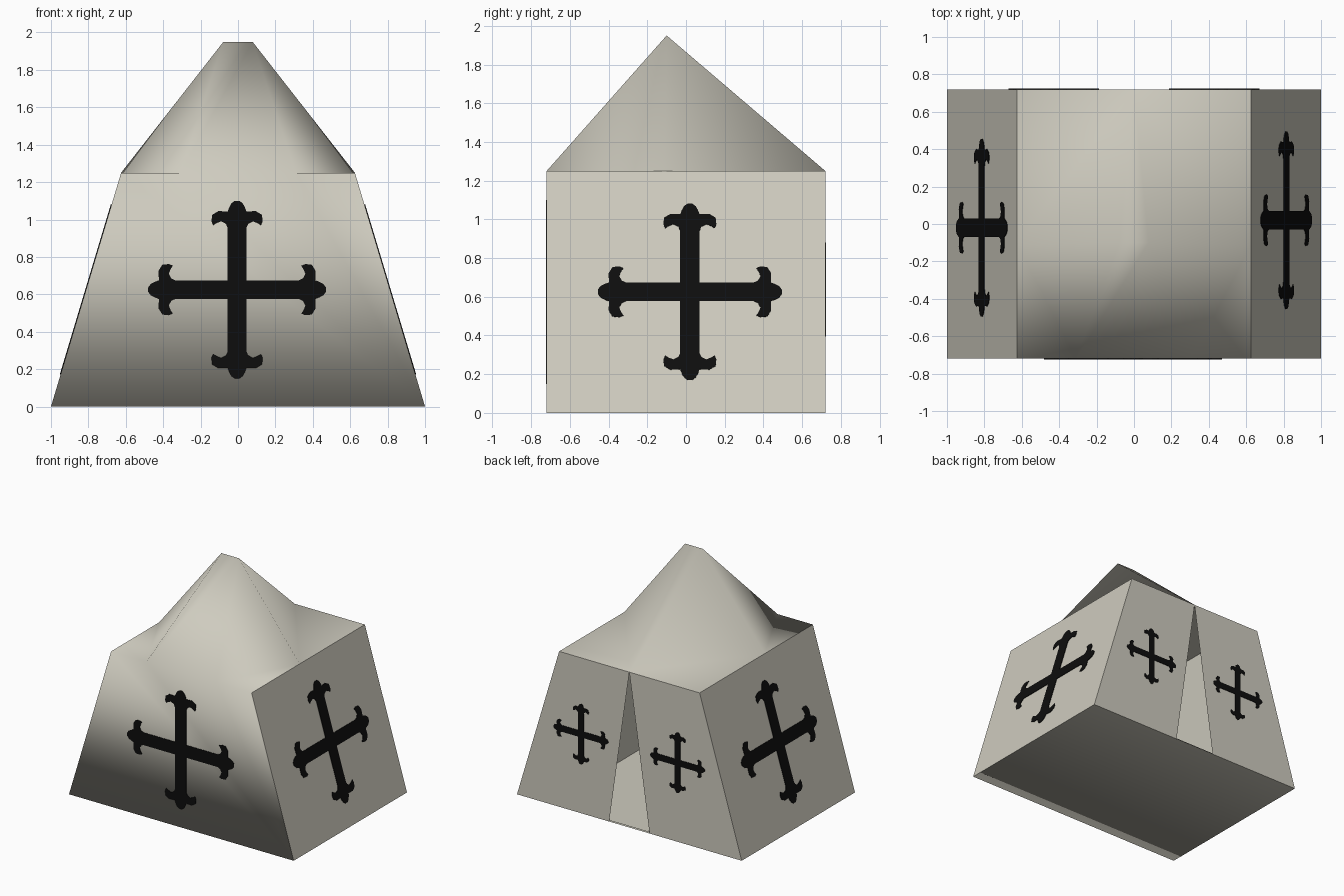
import bpy, bmesh
from mathutils import Vector

if "Cube" in bpy.data.objects:
    bpy.data.objects.remove(bpy.data.objects["Cube"])


def material(name, rgb):
    m = bpy.data.materials.new(name)
    m.diffuse_color = (*rgb, 1)
    m.use_nodes = True
    m.node_tree.nodes["Principled BSDF"].inputs["Base Color"].default_value = m.diffuse_color
    return m


canvas = material("cream canvas", (0.62, 0.60, 0.52))
black = material("black paint", (0.004, 0.004, 0.004))


def make_object(name, bm, mat):
    mesh = bpy.data.meshes.new(name)
    bm.to_mesh(mesh)
    bm.free()
    mesh.materials.append(mat)
    ob = bpy.data.objects.new(name, mesh)
    bpy.context.collection.objects.link(ob)
    return ob


W, T, D, H = 1.0, 0.625, 0.72, 1.25      # half widths (base, eaves), half depth, eave height
DOOR, PEAK_Y, PEAK_Z = 0.18, -0.10, 1.95

# Tent shell: named points, with L / R pairs mirrored in x
bm = bmesh.new()
P = {"back": bm.verts.new((0, D, H))}
pairs = {
    "base_front": (W, -D, 0), "base_back": (W, D, 0), "door": (DOOR, D, 0),
    "top_front": (T, -D, H), "top_back": (T, D, H),
    "brow": (0.31, -D, H), "mid": (T, -0.11, H), "peak": (0.078, PEAK_Y, PEAK_Z),
}
for key, (x, y, z) in pairs.items():
    P[key + "R"] = bm.verts.new((x, y, z))
    P[key + "L"] = bm.verts.new((-x, y, z))


def face(keys, smooth):
    f = bm.faces.new([P[k] for k in keys.split()])
    f.smooth = smooth


# floor, front wall, front and rear roof panels
face("base_frontL base_backL doorL doorR base_backR base_frontR", True)
face("base_frontL base_frontR top_frontR browR browL top_frontL", True)
face("browL browR peakR peakL", True)
face("back peakL peakR", True)

# panels that repeat left and right
for s in "RL":
    for keys, smooth in (
        ("base_front# base_back# top_back# mid# top_front#", False),   # side wall
        ("base_back# door# back top_back#", False),                    # rear flap
        ("brow# mid# peak#", True), ("mid# back peak#", True),         # roof slopes
        ("brow# top_front# mid#", True), ("mid# top_back# back", True),  # flat eave corners
    ):
        k = keys.replace("#", s)
        face(k if s == "R" else " ".join(reversed(k.split())), smooth)
make_object("tent_shell", bm, canvas)

# Inner lining seen through the door, open at the back
bm = bmesh.new()
ring = [(-0.70, 0.008), (0.70, 0.008), (0.50, H - 0.01), (-0.50, H - 0.01)]
near = [bm.verts.new((x, D - 0.003, z)) for x, z in ring]
far = [bm.verts.new((x, -0.62, z)) for x, z in ring]
for i in range(4):
    j = (i + 1) % 4
    bm.faces.new((near[i], near[j], far[j], far[i]))
bm.faces.new(far)
bmesh.ops.recalc_face_normals(bm, faces=bm.faces)
bmesh.ops.reverse_faces(bm, faces=bm.faces)   # face the room
if bm.faces[:] and near[0].link_faces:
    floor = min(bm.faces, key=lambda f: f.calc_center_median().z)
    floor.normal_update()
    if floor.normal.z < 0:
        bmesh.ops.reverse_faces(bm, faces=bm.faces)
make_object("inner_lining", bm, canvas)

# Half outline of one cross arm: (distance along arm, half width)
half = [(0.33, 0.05), (0.352, 0.06), (0.365, 0.085), (0.355, 0.11), (0.343, 0.128),
        (0.365, 0.137), (0.40, 0.133), (0.42, 0.10), (0.418, 0.05), (0.44, 0.042),
        (0.462, 0.03), (0.475, 0.012)]
arm = [(r, -w) for r, w in half] + [(r, w) for r, w in reversed(half)] + [(0.05, 0.05)]


def cross(name, centre, right, up, size):
    """Thin painted cross plate lying on a wall."""
    u, v = Vector(right).normalized(), Vector(up).normalized()
    n = u.cross(v)
    c = Vector(centre) - n * 0.002
    bm = bmesh.new()
    verts = []
    for du, dv in ((u, v), (v, -u), (-u, -v), (-v, u)):
        verts += [bm.verts.new(c + (du * r + dv * w) * size) for r, w in arm]
    f = bm.faces.new(verts)
    out = bmesh.ops.extrude_face_region(bm, geom=[f])["geom"]
    bmesh.ops.translate(bm, vec=n * 0.006,
                        verts=[g for g in out if isinstance(g, bmesh.types.BMVert)])
    bmesh.ops.recalc_face_normals(bm, faces=bm.faces)
    make_object(name, bm, black)


CZ = 0.625
side_x = W + (T - W) * CZ / H
cross("front_cross", (-0.005, -D, CZ), (1, 0, 0), (0, 0, 1), 1.0)
for s, side in ((1, "right"), (-1, "left")):
    cross(side + "_cross", (s * side_x, s * 0.02, CZ), (0, s, 0), (s * (T - W), 0, H), 1.0)
    cross("rear_" + side + "_cross", (s * 0.43, D, 0.637), (-1, 0, 0), (0, 0, 1), 0.51)
